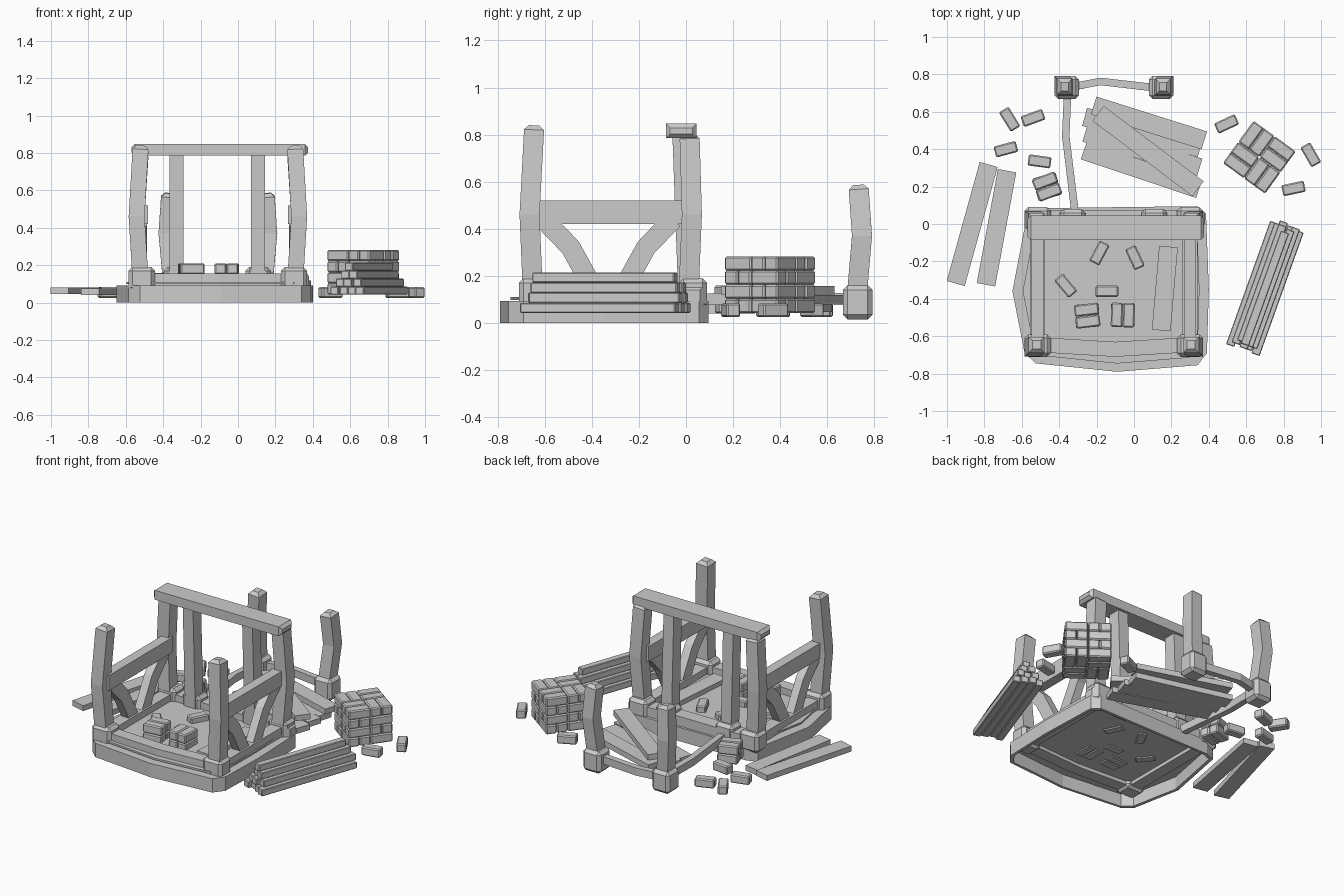
import bpy, bmesh
from math import radians, cos, sin
from mathutils import Vector, Matrix

old = bpy.data.objects.get("Cube")
if old:
    bpy.data.objects.remove(old, do_unlink=True)

GREY = (0.6, 0.6, 0.6, 1)
mat = bpy.data.materials.new("plain grey")
mat.use_nodes = True
mat.diffuse_color = GREY
mat.node_tree.nodes["Principled BSDF"].inputs["Base Color"].default_value = GREY


def finish(name, bm, bevel=0):
    bmesh.ops.recalc_face_normals(bm, faces=bm.faces)
    mesh = bpy.data.meshes.new(name)
    bm.to_mesh(mesh)
    bm.free()
    mesh.materials.append(mat)
    ob = bpy.data.objects.new(name, mesh)
    bpy.context.collection.objects.link(ob)
    if bevel:
        mod = ob.modifiers.new("chamfer", 'BEVEL')
        mod.width, mod.segments = bevel, 1
        mod.limit_method, mod.angle_limit = 'ANGLE', radians(50)


def box(name, centre, size, angle=0, bevel=0):
    """Box standing on centre's z, turned about the vertical."""
    bm = bmesh.new()
    lift = Vector(centre) + Vector((0, 0, size[2] / 2))
    m = Matrix.Translation(lift) @ Matrix.Rotation(radians(angle), 4, 'Z')
    bmesh.ops.create_cube(bm, size=1, matrix=m @ Matrix.Diagonal((*size, 1)))
    finish(name, bm, bevel)


def sweep(name, path, w, h, side, taper=0):
    """Rectangular timber along a bent path; w runs along the side vector, taper chamfers the ends."""
    bm = bmesh.new()
    pts = [Vector(p) for p in path]
    cuts = [0] * len(pts)
    if taper:
        first = (pts[1] - pts[0]).normalized() * taper
        last = (pts[-2] - pts[-1]).normalized() * taper
        pts = [pts[0], pts[0] + first] + pts[1:-1] + [pts[-1] + last, pts[-1]]
        cuts = [taper] + [0] * (len(pts) - 2) + [taper]
    rings = []
    for i, (p, c) in enumerate(zip(pts, cuts)):
        t = (pts[min(i + 1, len(pts) - 1)] - pts[max(i - 1, 0)]).normalized()
        u = Vector(side)
        u = (u - t * u.dot(t)).normalized()
        v = t.cross(u)
        rings.append([bm.verts.new(p + u * a * (w / 2 - c) + v * b * (h / 2 - c))
                      for a, b in ((-1, -1), (1, -1), (1, 1), (-1, 1))])
    for r, s in zip(rings, rings[1:]):
        for k in range(4):
            bm.faces.new((r[k], r[k - 1], s[k - 1], s[k]))
    bm.faces.new(rings[0])
    bm.faces.new(rings[-1])
    finish(name, bm)


X, Y = (1, 0, 0), (0, 1, 0)

# Foundation rim, hollow underneath, and thin floor
outline = [(-.57, .06), (-.5, .085), (.34, .095), (.385, .055), (.4, -.35), (.39, -.69),
           (.34, -.755), (-.09, -.79), (-.525, -.745), (-.585, -.69), (-.65, -.36)]


def loop(bm, k, z):
    return [bm.verts.new((-.1 + (x + .1) * k, -.35 + (y + .35) * k, z)) for x, y in outline]


bm = bmesh.new()
loops = [loop(bm, k, z) for k, z in ((1, 0), (1, .092), (.83, .092), (.83, .084), (.96, .084), (.96, 0))]
for a, b in zip(loops, loops[1:] + loops[:1]):
    for i in range(len(outline)):
        bm.faces.new((a[i - 1], a[i], b[i], b[i - 1]))
finish("foundation_rim", bm)

bm = bmesh.new()
top = bm.faces.new(loop(bm, .9, .11))
low = bmesh.ops.extrude_face_region(bm, geom=[top])["geom"]
bmesh.ops.translate(bm, vec=(0, 0, -.012), verts=[g for g in low if isinstance(g, bmesh.types.BMVert)])
finish("floor", bm)

# Sills on top of the rim
LX, RX, FY, BY = -.515, .3, -.645, .02
sweep("front_sill", [(LX, FY, .115), (-.1, FY - .025, .115), (RX, FY, .115)], .08, .08, Y)
sweep("back_sill", [(-.57, .03, .115), (.38, .03, .115)], .09, .08, Y, .015)
for x, side in ((LX, "right"), (RX, "left")):
    sweep(side + "_sill", [(x, FY, .115), (x, BY, .115)], .08, .08, X)

# Corner posts, side beams and braces
for x, out, side in ((LX, -1, "right"), (RX, 1, "left")):
    for y, top, lean, end in ((FY, .838, -.02, "front"), (BY - .005, .8, .01, "back")):
        base_y = y + (.015 if end == "back" else -.005)
        box(f"{end}_{side}_post_base", (x, base_y, .06), (.14, .12, .13), 0, .02)
        sweep(f"{end}_{side}_post", [(x + out * .005, y - .005, .1), (x + out * .027, y + lean, .46),
                                     (x + out * .005, y, top)], .085, .085, X, .02)
    sweep(side + "_beam", [(x, -.66, .47), (x, .01, .47)], .065, .1, X)
    for s in (-1, 1):
        sweep(f"{side}_brace_{s}", [(x, -.33 + s * .275, .44), (x, -.33 + s * .16, .32),
                                    (x, -.33 + s * .05, .12)], .055, .085, X)

# Doorway posts and top beam
for x, side in ((-.328, "right"), (.108, "left")):
    box(side + "_door_post_base", (x, .025, .06), (.135, .11, .13), 0, .02)
    sweep(side + "_door_post", [(x, .01, .1), (x, -.015, .79)], .075, .085, X)
sweep("top_beam", [(-.57, -.02, .816), (.375, -.02, .816)], .13, .062, Y, .018)

# Short posts behind, with low rails
for x, out, side in ((-.36, -1, "right"), (.145, 1, "left")):
    box(side + "_short_post_base", (x, .73, .015), (.13, .125, .145), 0, .02)
    sweep(side + "_short_post", [(x, .725, .1), (x + out * .025, .748, .37),
                                 (x + out * .01, .733, .585)], .08, .085, X, .02)
sweep("back_rail", [(-.32, .735, .1), (-.18, .762, .105), (.1, .73, .1)], .04, .05, Y)
sweep("side_rail", [(-.355, .7, .1), (-.365, .47, .105), (-.315, .06, .1)], .04, .05, X)

# Loose planks: x, y, z, length, angle
planks = [(-.865, 0, .045, .66, 74.5), (-.735, -.02, .04, .62, 79.5),
          (.08, .54, .082, .62, -17.5), (.045, .49, .045, .64, -15), (.045, .395, .045, .64, -17),
          (.04, .29, .045, .65, -18.5), (.075, .39, .12, .67, -37), (.165, -.345, .105, .45, 85)]
for i, (x, y, z, length, a) in enumerate(planks):
    box(f"plank_{i}", (x, y, z), (length, .1, .036), a)

# Pyramid pile of long battens
a = radians(70.3)
for row in range(4):
    for k in range(4 - row):
        off = (k - (3 - row) / 2) * .048
        slide = ((row * 2 + k) % 3 - 1) * .01
        box(f"batten_{row}_{k}", (.703 - sin(a) * off + cos(a) * slide, -.335 + cos(a) * off + sin(a) * slide,
                                  .042 + row * .043), (.7 - row * .02, .046, .043), 70.3, .004)


# Bricks
def brick(name, x, y, z, angle, size=(.122, .06, .057)):
    box(name, (x, y, z), size, angle, .007)


def brick_pair(name, x, y, z, angle, size=(.13, .062, .059)):
    r, gap = radians(angle), size[1] + .002
    for s in (-.5, .5):
        brick(f"{name}_{s > 0}", x - sin(r) * s * gap, y + cos(r) * s * gap, z, angle, size)


loose = [(-.665, .56, -58), (-.54, .567, 20), (-.685, .4, 15), (-.505, .335, -8),
         (.495, .535, 25), (.945, .37, -60), (.853, .19, 12)]
for i, (x, y, ang) in enumerate(loose):
    brick(f"ground_brick_{i}", x, y, .025, ang)
for i, (x, y, ang) in enumerate([(-.185, -.155, 62), (.005, -.18, -65), (-.365, -.33, -50), (-.145, -.36, 0)]):
    brick(f"floor_brick_{i}", x, y, .092, ang)
for layer in range(2):
    z = layer * .059
    brick_pair(f"floor_stack_a_{layer}", -.25, -.49, .092 + z, 5 + layer * 2)
    brick_pair(f"floor_stack_b_{layer}", -.06, -.487, .092 + z, 90 - layer * 2)
    brick_pair(f"ground_stack_{layer}", -.465, .2, .04 + z, 17 + layer * 4)

# Square brick pile with alternating pairs
r = radians(-36)
for layer in range(4):
    for i in (-1, 1):
        for j in (-1, 1):
            px, py = i * .07, j * .07
            turn = 90 if (i * j > 0) == (layer % 2 == 0) else 0
            brick_pair(f"pile_{layer}_{i}_{j}", .67 + px * cos(r) - py * sin(r),
                       .357 + px * sin(r) + py * cos(r), .042 + layer * .06, -36 + turn, (.139, .068, .06))
